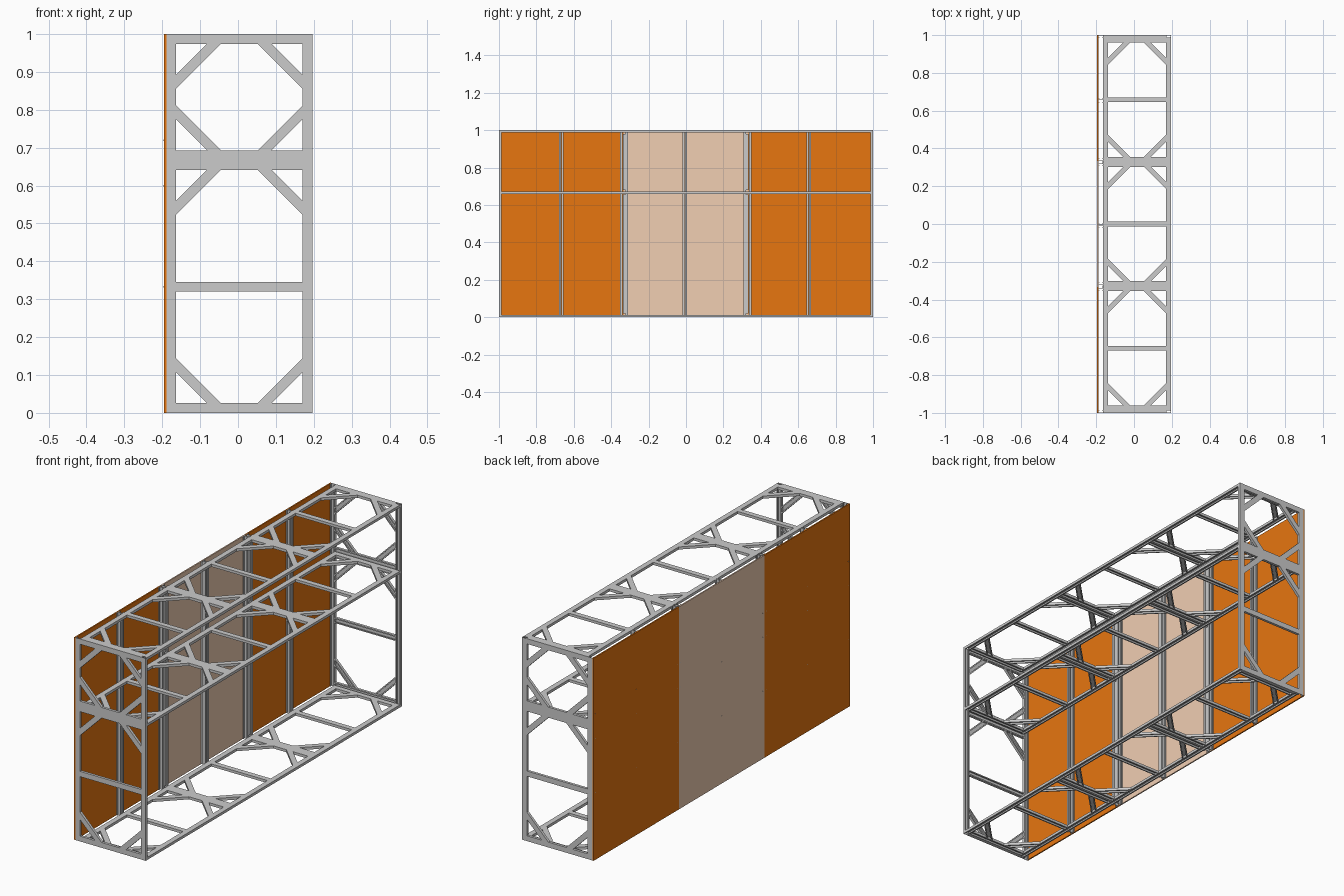
import bpy, bmesh
from mathutils import Vector as V

if "Cube" in bpy.data.objects:
    bpy.data.objects.remove(bpy.data.objects["Cube"])

W, D, T, LIP = 0.026, 0.013, 0.0018, 0.006   # channel width, depth, wall, lip
X0, X1 = -0.163, 0.196                       # horizontal frame limits in x
XP = -0.189                                  # outer edge of the panel-side posts
X, Y, Z = V((1, 0, 0)), V((0, 1, 0)), V((0, 0, 1))


def channel(name, p0, p1, n, q0=None, q1=None, w=W, d=D):
    """Lipped channel from p0 to p1, web facing n, ends cut on planes q0 / q1."""
    p0, p1 = V(p0), V(p1)
    dr = (p1 - p0).normalized()
    s = n.cross(dr).normalized()
    h = w / 2
    half = [(h, 0), (h, -d), (h - LIP, -d), (h - LIP, T - d), (h - T, T - d), (h - T, -T)]
    prof = half + [(-a, b) for a, b in reversed(half)]
    bm = bmesh.new()
    rings = []
    for p, q in ((p0, q0 or dr), (p1, q1 or dr)):
        k = -s.dot(q) / dr.dot(q)
        rings.append([bm.verts.new(p + s * a + n * b + dr * (a * k)) for a, b in prof])
    m = len(prof)
    for i in range(m):
        j = (i + 1) % m
        bm.faces.new((rings[0][i], rings[0][j], rings[1][j], rings[1][i]))
    for r in rings:
        bm.faces.new(r)
    bmesh.ops.recalc_face_normals(bm, faces=bm.faces)
    me = bpy.data.meshes.new(name)
    bm.to_mesh(me)
    bm.free()
    ob = bpy.data.objects.new(name, me)
    bpy.context.collection.objects.link(ob)
    return ob


def box(name, lo, hi, mat=None):
    lo, hi = V(lo), V(hi)
    bpy.ops.mesh.primitive_cube_add(size=1, location=(lo + hi) / 2)
    ob = bpy.context.object
    ob.name = name
    ob.scale = hi - lo
    if mat:
        ob.data.materials.append(mat)
    return ob


def corner_brace(name, c, u, v, n, leg=0.0995):
    """45 degree brace across the inside corner c between directions u and v."""
    channel(name, c + v * leg, c + u * leg, n, u, v)


def material(name, col):
    m = bpy.data.materials.new(name)
    m.diffuse_color = (*col, 1)
    m.use_nodes = True
    m.node_tree.nodes["Principled BSDF"].inputs["Base Color"].default_value = m.diffuse_color
    return m


# end frames: posts, crossbars and braces
for side, label in ((-1, "front"), (1, "back")):
    n = Y * side
    y = side * 1.0
    for x in (XP + W / 2, X1 - W / 2):
        channel(label + "_post", (x, y, 0), (x, y, 1), n)
    xa, xb = XP + W, X1 - W
    for z in (W / 2, 0.333, 0.667 - W / 2, 0.667 + W / 2, 1 - W / 2):
        channel(label + "_crossbar", (xa, y, z), (xb, y, z), n)
    for z, up in ((W, 1), (0.667 - W, -1), (0.667 + W, 1), (1 - W, -1)):
        corner_brace(label + "_brace", V((xa, y, z)), X, Z * up, n)
        corner_brace(label + "_brace", V((xb, y, z)), -X, Z * up, n)

# three horizontal ladder frames: bottom, shelf and top
YE = 1 - D
B = YE / 3
for z, label in ((D, "bottom"), (0.673, "shelf"), (1.0, "top")):
    xa, xb = X0 + W, X1 - W
    for x in (X0 + W / 2, X1 - W / 2):
        channel(label + "_rail", (x, -YE, z), (x, YE, z), Z)
    for i in range(3):
        lo, hi = -YE + 2 * B * i, -YE + 2 * B * (i + 1)
        for y in (lo + W / 2, (lo + hi) / 2, hi - W / 2):
            channel(label + "_crossbar", (xa, y, z), (xb, y, z), Z)
        for y, s in ((lo + W, 1), (hi - W, -1)):
            corner_brace(label + "_brace", V((xa, y, z)), X, Y * s, Z)
            corner_brace(label + "_brace", V((xb, y, z)), -X, Y * s, Z)

# upright studs behind the panels
xs = XP + W / 2
for y in (-0.667, -0.006, 0.656):
    for s in (-1, 1):
        channel("panel_stud", (xs, y + s * 0.0015, 0), (xs, y + s * 0.0015, 1), Y * -s, d=0.010)
for y in (-0.331, 0.328):
    for s in (-1, 1):
        channel("joint_stud", (xs, y + s * 0.008, 0), (xs, y + s * 0.008, 1), Y * -s)
    for za, zb in ((0.02, 0.655), (0.68, 0.98)):
        box("joint_strip", (X0 - 0.004, y - 0.0065, za), (X0 - 0.002, y + 0.0065, zb))

# cladding panels with small screw heads
orange = material("orange_panel", (0.8, 0.18, 0.005))
tan = material("tan_panel", (0.88, 0.62, 0.45))
for i, mat in enumerate((orange, tan, orange)):
    lo, hi = -1 + i * 2 / 3, -1 + (i + 1) * 2 / 3
    box("wall_panel", (-0.1955, lo + 0.0005, 0), (XP, hi - 0.0005, 1), mat)
    for y in (lo + 0.012, (lo + hi) / 2, hi - 0.012):
        for z in (0.333, 0.6, 0.72):
            bpy.ops.mesh.primitive_cylinder_add(vertices=8, radius=0.002, depth=0.001,
                                                location=(-0.1956, y, z), rotation=(0, 1.570796, 0))
            bpy.context.object.name = "panel_screw"
